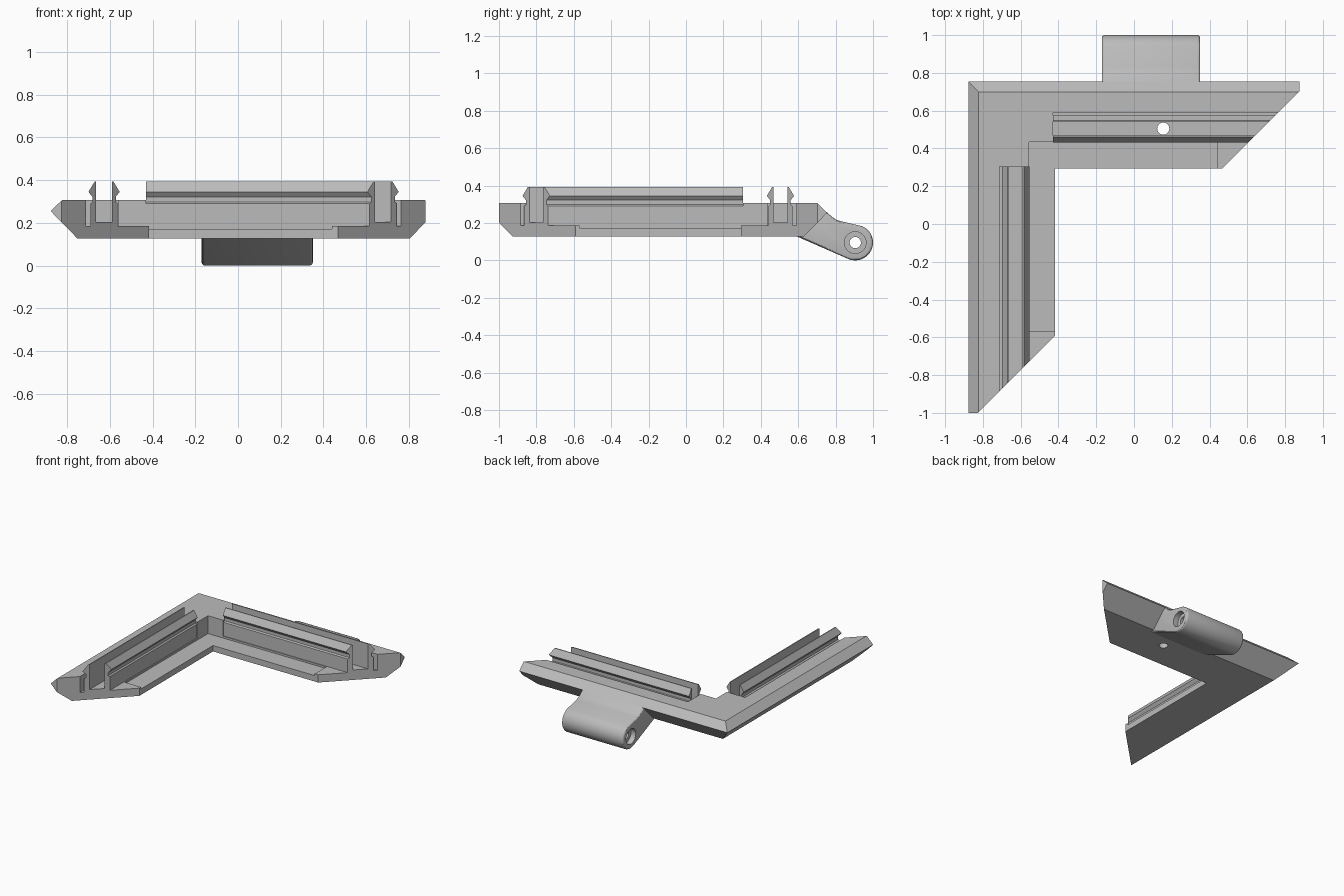
import bpy, bmesh, math
from mathutils import Vector

cube = bpy.data.objects.get("Cube")
if cube:
    bpy.data.objects.remove(cube, do_unlink=True)

grey = bpy.data.materials.new("light_grey")
grey.use_nodes = True
colour = (0.5, 0.5, 0.5, 1)
grey.diffuse_color = colour
grey.node_tree.nodes["Principled BSDF"].inputs["Base Color"].default_value = colour

X0, Y0 = -0.877, 0.755      # outer corner of the frame
MITRE = 0.174               # both arm ends lie on the plane x - y = MITRE


# Stations place a section point (distance from outer edge, height)
def left_arm(y):
    return lambda u, z: (X0 + u, y, z)


def back_arm(x):
    return lambda u, z: (x, Y0 - u, z)


def corner(u, z):
    return (X0 + u, Y0 - u, z)


def across(x):
    return lambda y, z: (x, y, z)


def upright(z):
    return lambda x, y: (x, y, z)


def circle(cx, cy, r, n=32):
    return [(cx + r * math.cos(math.tau * i / n), cy + r * math.sin(math.tau * i / n))
            for i in range(n)]


def sweep(name, section, stations, mitred=False, bevel=0):
    """Skin a closed section through the stations, with flat end caps."""
    bm = bmesh.new()
    rings = [[bm.verts.new(place(*p)) for p in section] for place in stations]
    n = len(section)
    for a, b in zip(rings, rings[1:]):
        for i in range(n):
            j = (i + 1) % n
            bm.faces.new((a[i], a[j], b[j], b[i]))
    caps = [bm.faces.new(rings[0][::-1]), bm.faces.new(rings[-1])]
    bmesh.ops.recalc_face_normals(bm, faces=bm.faces)
    if bevel:
        edges = list({e for f in caps for e in f.edges})
        bmesh.ops.bevel(bm, geom=edges, offset=bevel, segments=3, profile=0.5,
                        affect='EDGES', clamp_overlap=True)
    if mitred:
        bmesh.ops.bisect_plane(bm, geom=bm.verts[:] + bm.edges[:] + bm.faces[:], dist=1e-5,
                               plane_co=Vector((MITRE, 0, 0)),
                               plane_no=Vector((1, -1, 0)).normalized(), clear_outer=True)
        bmesh.ops.holes_fill(bm, edges=[e for e in bm.edges if e.is_boundary], sides=0)
        bmesh.ops.recalc_face_normals(bm, faces=bm.faces)
    mesh = bpy.data.meshes.new(name)
    bm.to_mesh(mesh)
    bm.free()
    mesh.materials.append(grey)
    obj = bpy.data.objects.new(name, mesh)
    bpy.context.collection.objects.link(obj)
    return obj


def activate(obj):
    bpy.ops.object.select_all(action='DESELECT')
    obj.select_set(True)
    bpy.context.view_layer.objects.active = obj


def cut(obj, cutters):
    activate(obj)
    for cutter in cutters:
        cutter.hide_render = True
        mod = obj.modifiers.new("cut", 'BOOLEAN')
        mod.operation = 'DIFFERENCE'
        mod.solver = 'EXACT'
        mod.object = cutter
        bpy.ops.object.modifier_apply(modifier=mod.name)
        bpy.data.objects.remove(cutter, do_unlink=True)


def box(u0, u1, z0, z1):
    return [(u0, z0), (u1, z0), (u1, z1), (u0, z1)]


# Corner frame: bevelled outer edge, raised body and low inner lip
frame_section = [(0, 0.255), (0.055, 0.308), (0.32, 0.308), (0.32, 0.172),
                 (0.46, 0.172), (0.46, 0.127), (0.125, 0.127)]
frame = sweep("corner_frame", frame_section,
              [left_arm(-1), corner, back_arm(-X0)], mitred=True)

# Clip pockets and screw hole
pocket = box(0.165, 0.33, 0.186, 0.5)
screw = circle(0.155, 0.505, 0.032)
cut(frame, [sweep("left_pocket", pocket, [left_arm(-1.2), left_arm(0.305)]),
            sweep("back_pocket", pocket, [back_arm(-0.43), back_arm(1.2)]),
            sweep("frame_screw_hole", screw, [upright(0), upright(0.5)])])

# Snap clips: a U-shaped section with outward barbs
half = [(0.186, 0.18), (0.186, 0.29), (0.195, 0.298), (0.195, 0.322),
        (0.177, 0.345), (0.206, 0.393), (0.213, 0.393), (0.213, 0.203)]
clip_section = half + [(0.5 - u, z) for u, z in reversed(half)]
sweep("left_clip", clip_section, [left_arm(-1), left_arm(0.305)], mitred=True)
back_clip = sweep("back_clip", clip_section, [back_arm(-0.43), back_arm(-X0)], mitred=True)
cut(back_clip, [sweep("clip_screw_hole", screw, [upright(0), upright(0.5)])])

# Raised pads at the ends of the inner lip
pad = box(0.315, 0.46, 0.16, 0.186)
sweep("left_end_pad", pad, [left_arm(-1), left_arm(-0.57)], mitred=True)
sweep("back_end_pad", pad, [back_arm(0.44), back_arm(-X0)], mitred=True)

# Hinge lug with a rounded nose
HY, HZ, HR = 0.905, 0.095, 0.095
nose = [(HY + HR * math.cos(math.radians(a)), HZ + HR * math.sin(math.radians(a)))
        for a in range(-113, 76, 9)]
hinge_section = [(0.59, 0.129)] + nose + [(0.83, 0.209), (0.805, 0.217), (0.785, 0.23),
                                          (0.755, 0.255), (0.66, 0.24)]
hinge = sweep("hinge_lug", hinge_section, [across(-0.17), across(0.35)], bevel=0.014)

# Pin hole, widened at both mouths
cut(hinge, [sweep("pin_hole", circle(HY, HZ, 0.03), [across(-0.5), across(0.5)]),
            sweep("mouth_a", circle(HY, HZ, 0.058), [across(-0.5), across(-0.13)]),
            sweep("mouth_b", circle(HY, HZ, 0.058), [across(0.31), across(0.5)])])

for part in (frame, back_clip, hinge):
    activate(part)
    bpy.ops.object.shade_smooth_by_angle(angle=math.radians(30))
